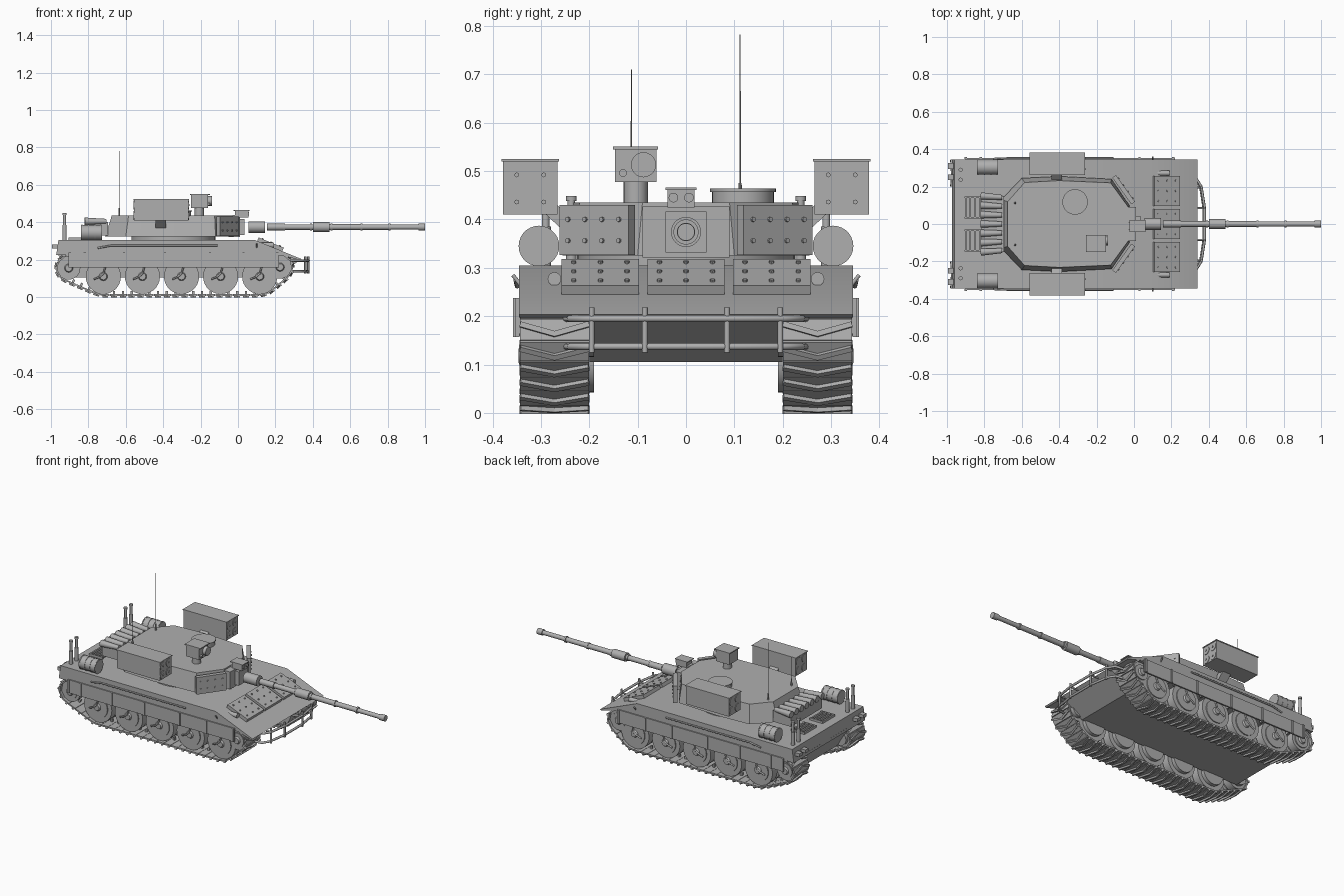
import bpy, bmesh, math
from mathutils import Matrix, Vector, geometry

if "Cube" in bpy.data.objects:
    bpy.data.objects.remove(bpy.data.objects["Cube"])

grey = bpy.data.materials.new("armour_grey")
grey.diffuse_color = (0.43, 0.43, 0.43, 1)
grey.use_nodes = True
grey.node_tree.nodes["Principled BSDF"].inputs["Base Color"].default_value = grey.diffuse_color


class Part:
    """Collects primitives into one named mesh object."""
    def __init__(self, name):
        self.name, self.bm = name, bmesh.new()

    def box(self, c, s, rot=None):
        m = Matrix.Translation(c) @ (rot or Matrix()) @ Matrix.Diagonal((*s, 1))
        bmesh.ops.create_cube(self.bm, size=1, matrix=m)

    def cyl(self, a, b, r, r2=None, seg=20):
        a, b = Vector(a), Vector(b)
        q = (b - a).to_track_quat('Z', 'Y').to_matrix().to_4x4()
        bmesh.ops.create_cone(self.bm, cap_ends=True, segments=seg, radius1=r,
                              radius2=r if r2 is None else r2, depth=(b - a).length,
                              matrix=Matrix.Translation((a + b) / 2) @ q)

    def loft(self, lower, upper):
        a = [self.bm.verts.new(p) for p in lower]
        b = [self.bm.verts.new(p) for p in upper]
        n = len(a)
        self.bm.faces.new(a[::-1])
        self.bm.faces.new(b)
        for i in range(n):
            self.bm.faces.new((a[i], a[(i + 1) % n], b[(i + 1) % n], b[i]))

    def prism(self, prof, y):
        self.loft([(x, -y, z) for x, z in prof], [(x, y, z) for x, z in prof])

    def done(self):
        bmesh.ops.recalc_face_normals(self.bm, faces=self.bm.faces)
        me = bpy.data.meshes.new(self.name)
        self.bm.to_mesh(me)
        self.bm.free()
        ob = bpy.data.objects.new(self.name, me)
        me.materials.append(grey)
        bpy.context.collection.objects.link(ob)


def tube(name, pts, r):
    cu = bpy.data.curves.new(name, 'CURVE')
    cu.dimensions, cu.bevel_depth, cu.bevel_resolution, cu.use_fill_caps = '3D', r, 2, True
    sp = cu.splines.new('POLY')
    sp.points.add(len(pts) - 1)
    for p, co in zip(sp.points, pts):
        p.co = (*co, 1)
    cu.materials.append(grey)
    bpy.context.collection.objects.link(bpy.data.objects.new(name, cu))


# Hull: full-width upper body and narrow belly between the tracks
p = Part("upper_hull")
p.prism([(-.972, .225), (-.96, .305), (.09, .305), (.34, .203), (.33, .197), (.23, .225)], .345)
p.done()
p = Part("lower_hull")
p.prism([(-.97, .24), (-.89, .105), (.20, .105), (.335, .2), (.2, .25)], .2)
p.done()

# Skirts with ribs, side rods
for s in (1, -1):
    p = Part("side_skirt")
    p.box((-.34, s * .348, .197), (1.12, .008, .08))
    for x in (-.9, -.82, -.61, -.39, -.15, .03, .21):
        p.box((x, s * .353, .197), (.012, .01, .08))
    p.done()
    tube("side_rod", [(-.75, s * .349, .262), (-.68, s * .352, .275), (-.11, s * .352, .275)], .005)
    tube("mirror_bracket", [(.1, s * .34, .262), (.1, s * .358, .285)], .004)

# Running gear
WHEELS = [(-.72 + i * .209, .11, .094) for i in range(5)]
ENDS = [(-.905, .155, .062), (.225, .16, .062)]
ring = [(x + (r + .005) * math.cos(t * math.pi / 24), z + (r + .005) * math.sin(t * math.pi / 24))
        for x, z, r in WHEELS + ENDS for t in range(48)]
loop = [Vector(ring[i]) for i in geometry.convex_hull_2d([Vector(q) for q in ring])]
total = sum((loop[i] - loop[i - 1]).length for i in range(len(loop)))
LINKS = 58


def along(d):
    d %= total
    for i in range(len(loop)):
        a, b = loop[i - 1], loop[i]
        if d <= (b - a).length:
            return a.lerp(b, d / (b - a).length)
        d -= (b - a).length
    return loop[-1]


mid = Vector((-.34, .12))
for s in (1, -1):
    p = Part("road_wheels")
    for x, z, r in WHEELS + ENDS:
        for y0, y1 in ((.212, .258), (.278, .326)):
            p.cyl((x, s * y0, z), (x, s * y1, z), r, seg=28)
        p.cyl((x, s * .19, z), (x, s * .332, z), r * .72, seg=24)
        p.cyl((x, s * .33, z), (x, s * .342, z), .024, .018)
    p.done()
    p = Part("track")
    for i in range(LINKS):
        a, b = along(i * total / LINKS), along((i + 1) * total / LINKS)
        c, t = (a + b) / 2, (b - a).normalized()
        n = Vector((-t.y, t.x))
        if n.dot(c - mid) < 0:
            n = -n
        X, N = Vector((t.x, 0, t.y)), Vector((n.x, 0, n.y))
        rot = Matrix((X, N.cross(X), N)).transposed().to_4x4()
        c3 = Vector((c.x, s * .272, c.y))
        p.box(c3, ((b - a).length * .96, .142, .009), rot)
        flip = 1 if rot[1][1] > 0 else -1
        dirn = 1 if t.x * n.y > 0 else -1
        for h in (1, -1):
            off = rot.to_3x3() @ Vector((0, h * .035, .008))
            p.box(c3 + off, (.011, .075, .011), rot @ Matrix.Rotation(h * dirn * .28, 4, 'Z'))
        p.box(c3 - N * .012, (.012, .014, .02), rot)
    p.done()
    for x, z, r in WHEELS:
        tube("swing_arm", [(x + .01, s * .338, .16), (x, s * .342, .125),
                           (x - .02, s * .342, .108), (x - .05, s * .338, .095)], .005)

# Bolted glacis blocks and headlights
tilt = math.atan2(.102, .25)
R = Matrix.Rotation(tilt, 4, 'Y')
nrm = R.to_3x3() @ Vector((0, 0, 1))
for y in (-.177, 0, .177):
    p = Part("glacis_block")
    c = Vector((.17, y, .2725)) + nrm * .009
    p.box(c, (.145, .16, .022), R)
    for i in (-1, 0, 1):
        for j in (-1, 0, 1):
            b = c + R.to_3x3() @ Vector((i * .05, j * .055, .011))
            p.cyl(b, b + nrm * .005, .005, seg=8)
    p.done()
for s in (1, -1):
    p = Part("headlight")
    p.cyl((.12, s * .272, .277), (.19, s * .272, .277), .014)
    p.done()

# Front guard rails
for z, dx in ((.195, 0), (.137, -.005)):
    tube("guard_rail", [(.27 + dx, -.25, z), (.335 + dx, -.24, z), (.36 + dx, -.2, z), (.378 + dx, -.085, z),
                        (.378 + dx, .085, z), (.36 + dx, .2, z), (.335 + dx, .24, z), (.27 + dx, .25, z)], .007)
for y, x in ((-.195, .36), (-.085, .376), (.085, .376), (.195, .36)):
    tube("guard_post", [(x, y, .125), (x, y, .218)], .006)
    tube("guard_strut", [(.3, y, .195), (x, y, .195)], .005)

# Turret
half = [(-.71, .13), (-.60, .245), (-.40, .255), (-.12, .24), (-.025, .10)]
top = [(-.675, .12), (-.585, .222), (-.40, .232), (-.125, .22), (-.03, .09)]
full = lambda h, z: [(x, y, z) for x, y in h] + [(x, -y, z) for x, y in reversed(h)]
p = Part("turret")
p.loft(full(half, .325), full(top, .435))
p.done()
p = Part("turret_ring")
p.cyl((-.345, 0, .30), (-.345, 0, .33), .225, seg=40)
p.done()
for s in (1, -1):
    p = Part("cheek_armour")
    R = Matrix.Rotation(s * math.atan2(-.14, .1), 4, 'Z')
    out = Vector((.81, s * .58, 0))
    c = Vector((-.07, s * .173, .378)) + out * .018
    p.box(c, (.175, .024, .104), R)
    for i in range(-1, 3):
        for z in (-.022, .022):
            b = c + R.to_3x3() @ Vector(((i - .5) * .043, 0, z)) + out * .011
            p.cyl(b, b + out * .006, .005, seg=8)
    p.done()

# Mantlet and gun, axis at z = 0.374
p = Part("mantlet")
p.box((-.02, 0, .374), (.06, .18, .106))
p.box((.018, 0, .374), (.034, .085, .085))
p.done()
p = Part("gun_barrel")
for x0, x1, r in ((.055, .145, .031), (.155, .25, .018), (.25, .40, .015), (.40, .49, .026),
                  (.49, .66, .0155), (.66, .81, .0145), (.81, .965, .013), (.965, 1.0, .018)):
    p.cyl((x0, 0, .374), (x1, 0, .374), r, seg=24)
for x in (.245, .39, .5, .66, .81):
    p.cyl((x - .005, 0, .374), (x + .005, 0, .374), .019, seg=24)
p.done()

# Gunner's sight above the mantlet
p = Part("gunner_sight")
p.box((.02, -.01, .443), (.07, .056, .036))
p.box((.018, -.01, .463), (.085, .064, .005))
p.box((-.01, -.01, .428), (.04, .04, .02))
for y in (-.026, .006):
    p.cyl((.05, y, .445), (.06, y, .445), .01, seg=16)
p.done()

# Commander's sight and hatch
p = Part("commander_sight")
p.cyl((-.207, -.104, .43), (-.207, -.104, .48), .025)
p.box((-.205, -.104, .512), (.09, .085, .07))
p.box((-.203, -.104, .548), (.105, .093, .006))
p.cyl((-.17, -.088, .513), (-.14, -.088, .513), .026)
p.cyl((-.17, -.13, .496), (-.15, -.13, .496), .008, seg=12)
p.done()
p = Part("hatch")
p.cyl((-.315, .118, .43), (-.315, .118, .458), .064, seg=32)
p.cyl((-.315, .118, .457), (-.315, .118, .464), .068, seg=32)
p.done()

# Launcher boxes with four tubes each
for s in (1, -1):
    p = Part("launcher_box")
    p.box((-.41, s * .322, .465), (.29, .112, .11))
    p.box((-.41, s * .322, .522), (.298, .118, .005))
    for dy in (-.028, .028):
        for dz in (-.028, .028):
            for x0, x1 in ((-.266, -.262), (-.558, -.554)):
                p.cyl((x0, s * .322 + dy, .464 + dz), (x1, s * .322 + dy, .464 + dz), .024, seg=24)
            p.cyl((-.263, s * .322 + dy, .464 + dz), (-.258, s * .322 + dy, .464 + dz), .005, seg=8)
    p.done()
    p = Part("launcher_bracket")
    p.box((-.412, s * .262, .405), (.056, .07, .03), Matrix.Rotation(s * .75, 4, 'X'))
    p.done()

# Antennas
for y, z in ((.112, .782), (-.113, .71)):
    p = Part("antenna")
    p.cyl((-.635, y, .43), (-.635, y, .475), .006, .003, seg=10)
    p.cyl((-.635, y, .47), (-.635, y, z), .0015, .001, seg=6)
    p.done()

# Rear rack with tapered tubes, deck grilles, drums and posts
p = Part("rear_rack")
p.box((-.755, 0, .365), (.12, .30, .07))
for i in range(7):
    y = (i - 3) * .05
    p.cyl((-.82, y, .405), (-.705, y * .95, .405), .02, .013, seg=12)
p.done()
for s in (1, -1):
    p = Part("deck_grille")
    for i in range(4):
        p.box((-.9 + i * .025, s * .088, .312), (.009, .115, .014))
    for y in (.033, .143):
        p.box((-.86, s * y, .311), (.09, .008, .014))
    p.done()
    p = Part("fuel_drum")
    p.cyl((-.84, s * .304, .345), (-.727, s * .304, .345), .04, seg=28)
    for x in (-.835, -.80, -.765, -.732):
        p.cyl((x - .003, s * .304, .345), (x + .003, s * .304, .345), .042, seg=28)
    p.done()
    p = Part("rear_posts")
    for y in (.237, .29):
        p.cyl((-.927, s * y, .30), (-.927, s * y, .385), .011, seg=12)
        p.cyl((-.927, s * y, .385), (-.927, s * y, .44), .008, seg=12)
        p.cyl((-.927, s * y, .438), (-.927, s * y, .448), .011, seg=12)
    p.done()
    p = Part("tail_lights")
    for y in (.25, .31):
        p.box((-.98, s * y, .27), (.03, .03, .02))
    p.done()

# Smooth round parts, keep edges sharp
bpy.ops.object.select_all(action='DESELECT')
for ob in bpy.context.scene.objects:
    if ob.type == 'MESH':
        ob.select_set(True)
        bpy.context.view_layer.objects.active = ob
bpy.ops.object.shade_smooth_by_angle(angle=math.radians(32))
